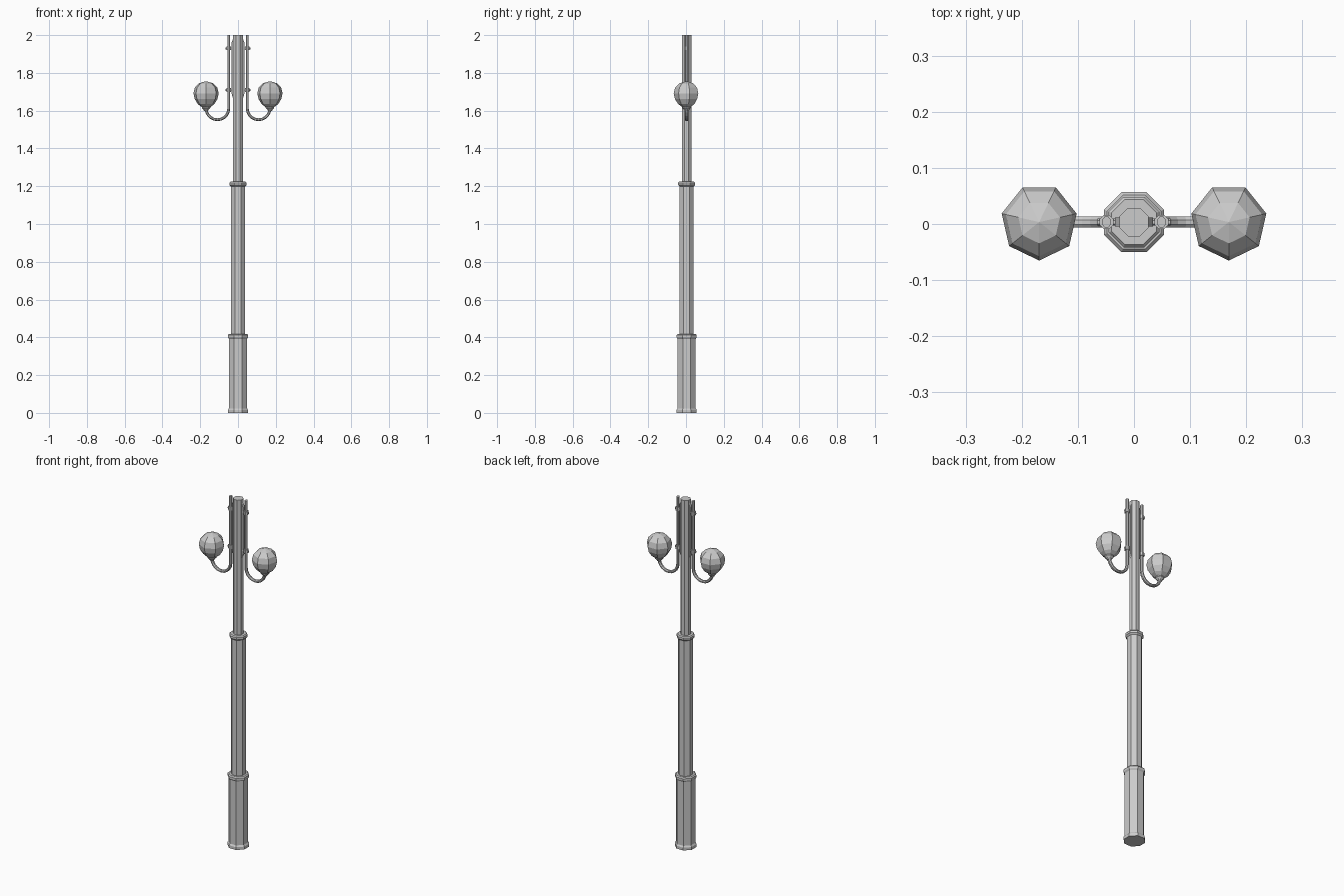
import bpy, bmesh
from math import pi, sin, cos
from mathutils import Vector

if "Cube" in bpy.data.objects:
    bpy.data.objects.remove(bpy.data.objects["Cube"])

CY = 0.0034  # centre line of the post in y


def finish(bm, name):
    bmesh.ops.recalc_face_normals(bm, faces=bm.faces)
    me = bpy.data.meshes.new(name)
    bm.to_mesh(me)
    bm.free()
    ob = bpy.data.objects.new(name, me)
    bpy.context.collection.objects.link(ob)
    return ob


def skin(bm, rings):
    """Bridge consecutive rings of points and cap both ends."""
    vs = [[bm.verts.new(p) for p in r] for r in rings]
    n = len(vs[0])
    for a, b in zip(vs, vs[1:]):
        for i in range(n):
            j = (i + 1) % n
            bm.faces.new((a[i], a[j], b[j], b[i]))
    bm.faces.new(vs[0])
    bm.faces.new(vs[-1])


def lathe(name, profile, sides, x=0.0, start=0.0):
    """Faceted turned part from (radius, z) points."""
    bm = bmesh.new()
    skin(bm, [[(x + r * cos(start + 2 * pi * i / sides),
                CY + r * sin(start + 2 * pi * i / sides), z)
               for i in range(sides)] for r, z in profile])
    bmesh.ops.remove_doubles(bm, verts=bm.verts, dist=1e-5)
    return finish(bm, name)


def octagon(name, profile):
    """Eight-sided part whose profile gives the half width across flats."""
    k = 1 / cos(pi / 8)
    return lathe(name, [(r * k, z) for r, z in profile], 8, 0, pi / 8)


def tube(name, path, rx, ry, sides=8):
    """Sweep an oval section along a path of (x, z) points."""
    pts = [Vector((x, CY, z)) for x, z in path]
    rings = []
    for i, p in enumerate(pts):
        t = (pts[min(i + 1, len(pts) - 1)] - pts[max(i - 1, 0)]).normalized()
        n = Vector((t.z, 0, -t.x))
        rings.append([p + n * rx * cos(a) + Vector((0, ry * sin(a), 0))
                      for a in [pi / sides + 2 * pi * k / sides for k in range(sides)]])
    bm = bmesh.new()
    skin(bm, rings)
    return finish(bm, name)


def slab(name, outline, half):
    """Extrude an (x, z) outline through y."""
    bm = bmesh.new()
    skin(bm, [[(x, CY + y, z) for x, z in outline] for y in (-half, half)])
    return finish(bm, name)


# Stepped octagonal post
octagon("base_column", [(.0535, 0), (.0535, .016), (.048, .024), (.048, .392),
                        (.0535, .4), (.0535, .412), (.048, .418)])
octagon("middle_column", [(.037, .41), (.037, 1.198), (.045, 1.206),
                          (.045, 1.218), (.04, 1.224)])
octagon("upper_post", [(.0255, 1.215), (.0255, 2.0)])

for s, side in ((-1, "left"), (1, "right")):
    # Hooked arm: straight against the post, then a half circle up to the lamp
    ax, gx, hz = .049, .169, 1.612
    r = (gx - ax) / 2
    path = [(s * ax, 2.0)] + [
        (s * (ax + r - r * cos(pi * i / 10)), hz - r * sin(pi * i / 10))
        for i in range(11)]
    tube(side + "_arm", path, .0082, .0108)

    # Mounting plate on the post
    slab(side + "_plate", [(s * x, z) for x, z in
         ((.018, 1.66), (.026, 1.665), (.034, 1.69), (.034, 1.96),
          (.026, 1.98), (.018, 1.985))], .008)

    # Clamps holding the arm to the plate
    for k, z in (("lower", 1.71), ("upper", 1.93)):
        tube(f"{side}_{k}_bolt", [(s * .028, z), (s * .065, z)], .006, .006, 6)
        lathe(f"{side}_{k}_clamp", [(.0135, z - .01), (.0135, z + .01)],
              8, s * ax, pi / 8)

    # Lamp socket and seven-sided globe
    lathe(side + "_socket", [(.011, 1.598), (.016, 1.606), (.024, 1.614),
                             (.024, 1.624), (.018, 1.628)], 8, s * gx, pi / 8)
    lathe(side + "_globe", [(.022, 1.618), (.045, 1.635), (.062, 1.662),
                            (.0685, 1.692), (.061, 1.722), (.038, 1.745),
                            (.0, 1.756)], 7, s * gx, -pi / 2)

# The pole cap ring at the globe apex leaves only triangles after merging
for ob in bpy.data.objects:
    if ob.name.endswith("globe"):
        bm = bmesh.new()
        bm.from_mesh(ob.data)
        bmesh.ops.dissolve_degenerate(bm, edges=bm.edges, dist=1e-6)
        bm.to_mesh(ob.data)
        bm.free()
